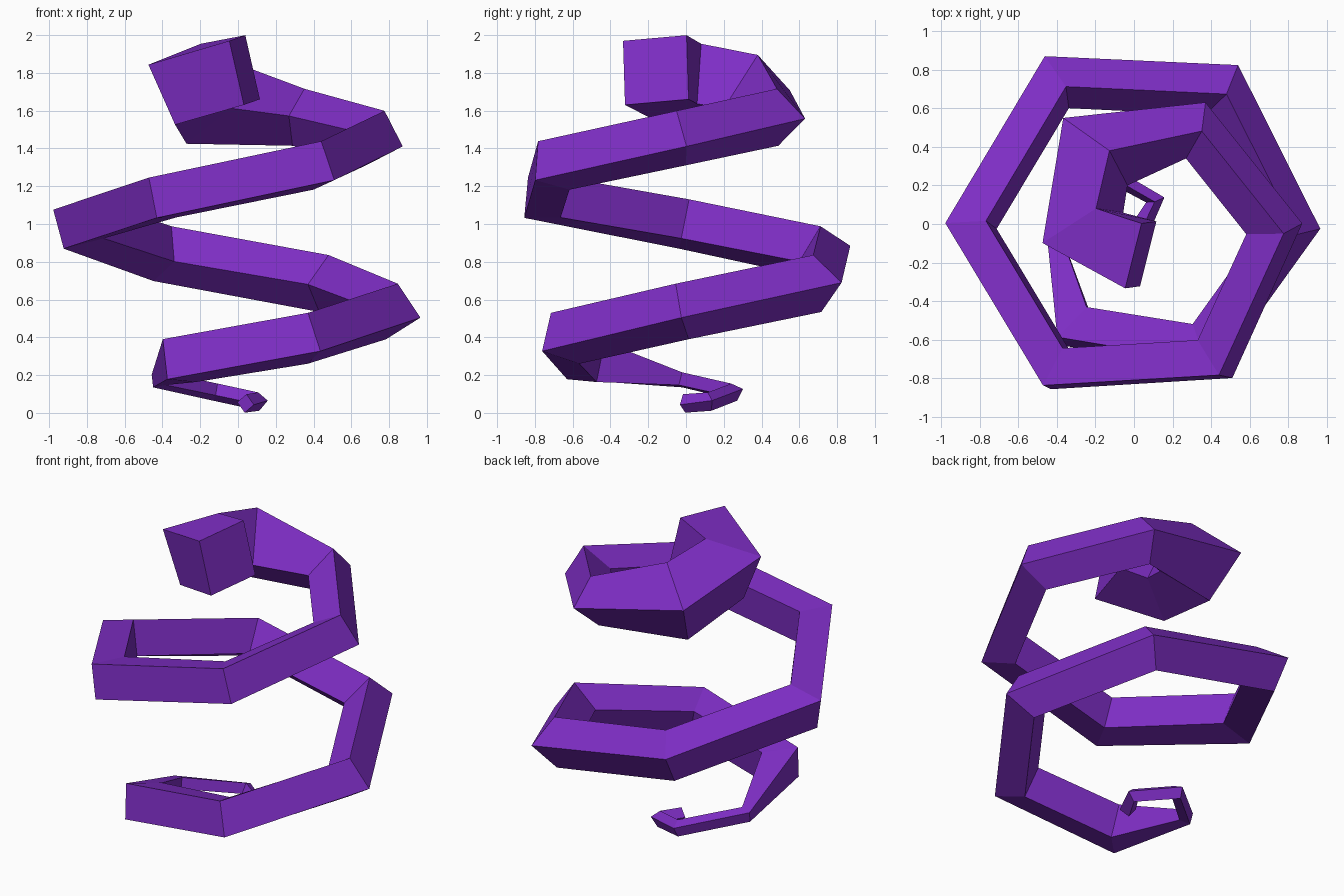
import bpy, bmesh, math
from mathutils import Vector

if "Cube" in bpy.data.objects:
    bpy.data.objects.remove(bpy.data.objects["Cube"])

# Spiral path: x, y, z, six stations per turn
PATH = [Vector(p) for p in [
    (0.04, -0.01, 0.05), (0.11, 0.125, 0.06), (-0.12, 0.255, 0.11),
    (-0.42, -0.02, 0.175), (-0.31, -0.53, 0.277), (0.37, -0.64, 0.395),
    (0.815, -0.02, 0.537), (0.455, 0.695, 0.685), (-0.40, 0.735, 0.843),
    (-0.845, -0.01, 1.00), (-0.40, -0.75, 1.14), (0.42, -0.70, 1.31),
    (0.727, -0.025, 1.455), (0.32, 0.485, 1.565), (-0.20, 0.375, 1.66),
    (-0.265, -0.02, 1.74), (0.035, -0.16, 1.815)]]
END_DIRECTION = Vector((0.96, -0.26, 0.21)).normalized()


def side_length(k):
    return 0.07 if k < 4 else 0.218 if k < 14 else 0.348


def tangent(k):
    if k == len(PATH) - 1:
        return END_DIRECTION
    ahead = (PATH[k + 1] - PATH[k]).normalized()
    behind = (PATH[k] - PATH[k - 1]).normalized() if k else ahead
    return (ahead + behind).normalized()


# Square section swept along the path with a steady roll
bm = bmesh.new()
rings = []
for k, centre in enumerate(PATH):
    t = tangent(k)
    out = t.cross(Vector((0, 0, 1))).normalized()
    up = out.cross(t)
    roll = math.radians(28 + 14.25 * (k - 12))
    r = side_length(k) / math.sqrt(2)
    ring = []
    for j in range(4):
        a = roll + math.pi / 4 + j * math.pi / 2
        ring.append(bm.verts.new(centre + r * (math.cos(a) * out + math.sin(a) * up)))
    rings.append(ring)

for a, b in zip(rings, rings[1:]):
    for j in range(4):
        n = (j + 1) % 4
        bm.faces.new((a[j], a[n], b[n], b[j]))

# End caps
bm.faces.new(rings[0][::-1])
bm.faces.new(rings[-1])
bmesh.ops.recalc_face_normals(bm, faces=bm.faces)

mesh = bpy.data.meshes.new("spiral_ribbon")
bm.to_mesh(mesh)
bm.free()
spiral = bpy.data.objects.new("spiral_ribbon", mesh)
bpy.context.collection.objects.link(spiral)

# Purple material
purple = bpy.data.materials.new("purple")
purple.diffuse_color = (0.21, 0.027, 0.56, 1)
purple.use_nodes = True
purple.node_tree.nodes["Principled BSDF"].inputs["Base Color"].default_value = purple.diffuse_color
mesh.materials.append(purple)
